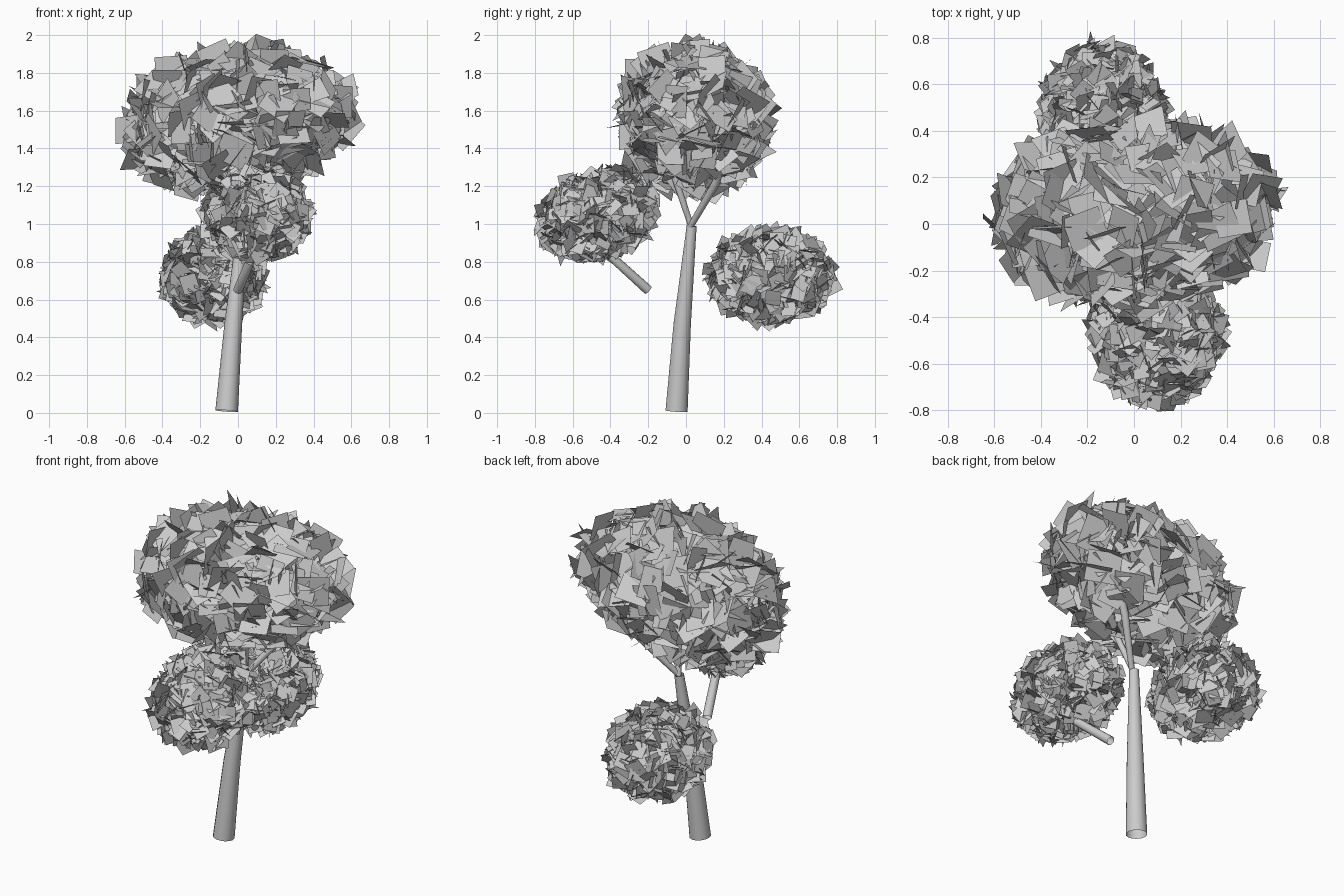
import bpy, bmesh, math, random
from mathutils import Vector, Matrix, Euler

if "Cube" in bpy.data.objects:
    bpy.data.objects.remove(bpy.data.objects["Cube"])

random.seed(7)


def finish(bm, name, smooth=False):
    me = bpy.data.meshes.new(name)
    bm.to_mesh(me)
    bm.free()
    ob = bpy.data.objects.new(name, me)
    bpy.context.collection.objects.link(ob)
    for p in me.polygons:
        p.use_smooth = smooth
    return ob


def limb(name, path, sides=14):
    """Tapered open tube through (x, y, z, radius) points."""
    bm = bmesh.new()
    pts = [Vector(p[:3]) for p in path]
    rings = []
    for i, p in enumerate(pts):
        d = pts[min(i + 1, len(pts) - 1)] - pts[max(i - 1, 0)]
        q = Vector((0, 0, 1)).rotation_difference(d)
        r = path[i][3]
        rings.append([bm.verts.new(p + q @ Vector((r * math.cos(a), r * math.sin(a), 0)))
                      for a in (2 * math.pi * k / sides for k in range(sides))])
    for a, b in zip(rings, rings[1:]):
        for k in range(sides):
            n = (k + 1) % sides
            bm.faces.new((a[k], a[n], b[n], b[k]))
    return finish(bm, name, True)


def foliage(name, center, radii, tilt, count, size):
    """Ellipsoid core covered with randomly turned square leaf cards."""
    rot = Euler([math.radians(t) for t in tilt]).to_matrix()
    center, scale = Vector(center), Matrix.Diagonal(radii)
    core = bmesh.new()
    bmesh.ops.create_icosphere(core, subdivisions=3, radius=0.77)
    for v in core.verts:
        v.co = center + rot @ (scale @ v.co)
    finish(core, name + "_core", True)

    bm = bmesh.new()
    for i in range(count):
        # evenly spread directions with a little jitter
        z = 1 - 2 * (i + 0.5) / count
        a = i * 2.39996 + random.uniform(-0.1, 0.1)
        s = math.sqrt(1 - z * z)
        d = Vector((s * math.cos(a), s * math.sin(a), z))
        pos = center + rot @ (scale @ d) * random.uniform(0.8, 0.99)
        out = rot @ Vector([d[k] / radii[k] for k in range(3)]).normalized()
        n = (out + Vector([random.gauss(0, 0.8) for _ in range(3)])).normalized()
        q = n.to_track_quat('Z', 'Y').to_matrix() @ Matrix.Rotation(random.uniform(0, 6.28), 3, 'Z')
        w = size * random.uniform(0.8, 1.1) / 2
        h = w * random.uniform(0.9, 1.2)
        bm.faces.new([bm.verts.new(pos + q @ Vector((x * w, y * h, 0)))
                      for x, y in ((-1, -1), (1, -1), (1, 1), (-1, 1))])
    return finish(bm, name + "_leaves")


# Trunk and branches
limb("trunk", [(-0.06, -0.05, 0.01, 0.06), (-0.025, -0.02, 0.47, 0.047), (0.025, 0.03, 0.99, 0.027)])
limb("upper_branch_right", [(0.03, 0.02, 0.98, 0.016), (0.2, 0.16, 1.22, 0.022), (0.32, 0.22, 1.45, 0.02)])
limb("upper_branch_left", [(0.03, 0.03, 0.98, 0.016), (0.09, -0.06, 1.25, 0.018), (0.1, -0.1, 1.45, 0.016)])
limb("front_branch", [(0.0, -0.2, 0.65, 0.026), (0.08, -0.41, 0.84, 0.024), (0.09, -0.46, 1.0, 0.018)])

# Leaf clusters
foliage("crown", (-0.005, 0.045, 1.55), (0.61, 0.385, 0.365), (0, -9, 4), 540, 0.165)
foliage("front_cluster", (0.095, -0.465, 1.05), (0.28, 0.325, 0.23), (18, 0, 10), 560, 0.085)
foliage("back_cluster", (-0.13, 0.45, 0.725), (0.27, 0.335, 0.25), (0, 0, 4), 560, 0.085)
